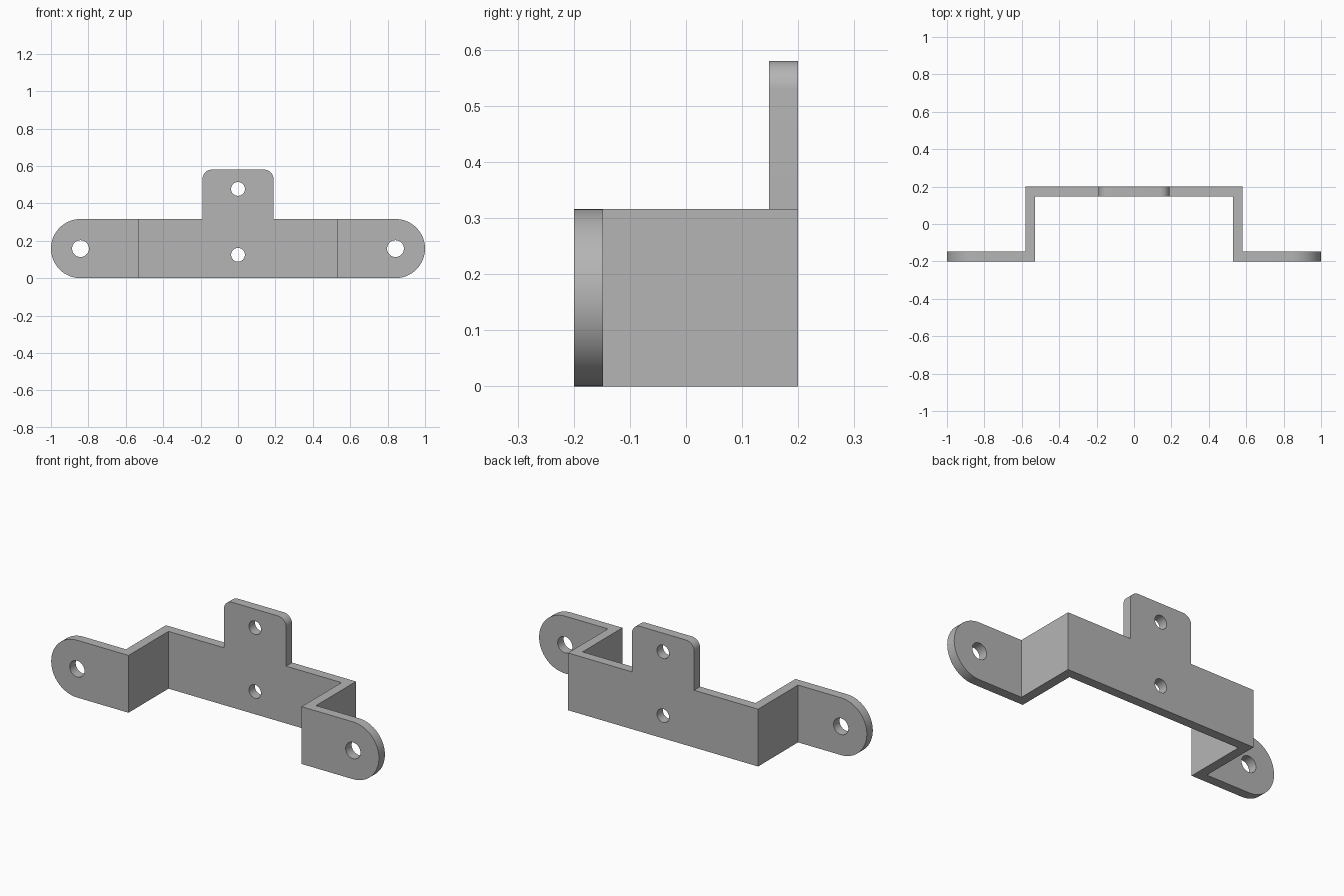
import bpy, bmesh, math
from mathutils import Matrix, Vector

if "Cube" in bpy.data.objects:
    bpy.data.objects.remove(bpy.data.objects["Cube"], do_unlink=True)

THICK = 0.052      # sheet thickness
HEIGHT = 0.316     # strip height
TOP = 0.58         # top of the tab
TAB = 0.19         # tab half width
LEG = 0.58         # outer half width of the raised middle
DEPTH = 0.2        # half depth
END_R = HEIGHT / 2
CORNER_R = 0.05

steel = bpy.data.materials.new("grey_steel")
steel.use_nodes = True
grey = (0.46, 0.46, 0.46, 1)
steel.diffuse_color = grey
steel.node_tree.nodes["Principled BSDF"].inputs["Base Color"].default_value = grey


def prism(name, points, offset):
    """Extrude a closed 3D outline along the offset."""
    bm = bmesh.new()
    face = bm.faces.new([bm.verts.new(p) for p in points])
    new = bmesh.ops.extrude_face_region(bm, geom=[face])["geom"]
    moved = [v for v in new if isinstance(v, bmesh.types.BMVert)]
    bmesh.ops.translate(bm, verts=moved, vec=offset)
    bmesh.ops.recalc_face_normals(bm, faces=bm.faces)
    mesh = bpy.data.meshes.new(name)
    bm.to_mesh(mesh)
    bm.free()
    mesh.materials.append(steel)
    obj = bpy.data.objects.new(name, mesh)
    bpy.context.collection.objects.link(obj)
    return obj


def arc(cx, cz, r, start, end, steps):
    angles = [math.radians(start + (end - start) * i / steps) for i in range(steps + 1)]
    return [(cx + r * math.cos(a), cz + r * math.sin(a)) for a in angles]


def mirrored(half):
    return half + [(-x, v) for x, v in reversed(half)]


# Folded sheet: hat-shaped plan, extruded upward past the final outline
plan = mirrored([(LEG - THICK, DEPTH - THICK), (LEG - THICK, -DEPTH),
                 (1.1, -DEPTH), (1.1, THICK - DEPTH),
                 (LEG, THICK - DEPTH), (LEG, DEPTH)])
bracket = prism("bracket", [(x, y, -0.1) for x, y in plan], Vector((0, 0, 0.8)))

# Front outline: rounded ears and a tab with rounded corners
outline = mirrored(arc(1 - END_R, END_R, END_R, -90, 90, 32)
                   + [(TAB, HEIGHT)]
                   + arc(TAB - CORNER_R, TOP - CORNER_R, CORNER_R, 0, 90, 10))
trim = prism("outline_trim", [(x, -0.4, z) for x, z in outline], Vector((0, 0.8, 0)))

# Bolt holes: two in the ears, two on the centre line
tools = [(trim, 'INTERSECT')]
for x, z, r in [(1 - END_R, END_R, 0.045), (END_R - 1, END_R, 0.045),
                (0, 0.477, 0.037), (0, 0.125, 0.037)]:
    ring = arc(x, z, r, 0, 360, 32)[:-1]
    drill = prism("hole_cutter", [(px, -0.5, pz) for px, pz in ring], Vector((0, 1, 0)))
    tools.append((drill, 'DIFFERENCE'))

# Cut the sheet, then drop the cutters
bpy.context.view_layer.objects.active = bracket
for tool, operation in tools:
    mod = bracket.modifiers.new("cut", 'BOOLEAN')
    mod.operation = operation
    mod.solver = 'EXACT'
    mod.object = tool
    bpy.ops.object.modifier_apply(modifier=mod.name)
    bpy.data.objects.remove(tool, do_unlink=True)

bpy.ops.object.select_all(action='DESELECT')
bracket.select_set(True)
bpy.ops.object.shade_smooth_by_angle(angle=math.radians(30))
